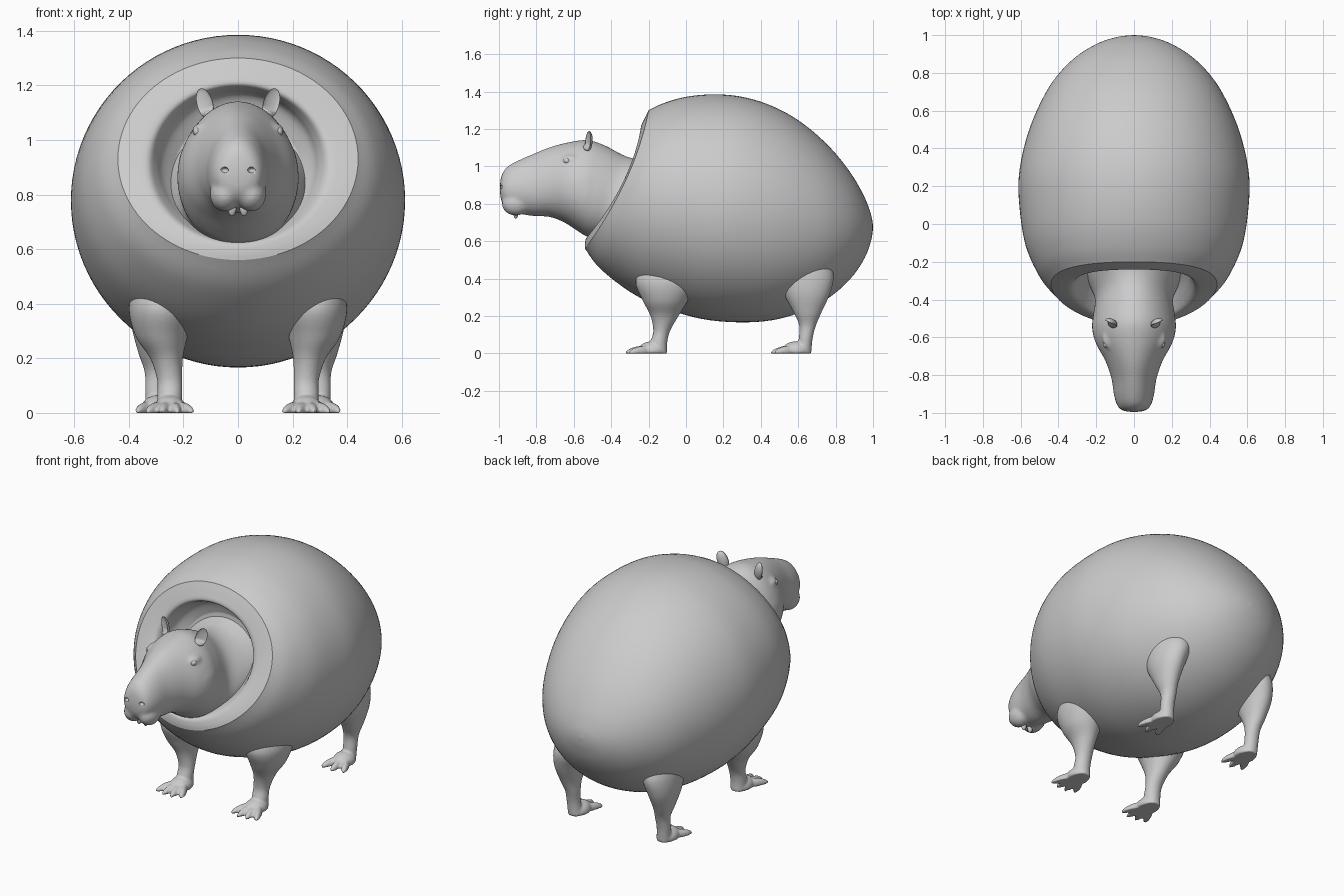
import bpy, bmesh
from math import sin, cos, pi, radians
from mathutils import Vector, Matrix

if "Cube" in bpy.data.objects:
    bpy.data.objects.remove(bpy.data.objects["Cube"])


def finish(bm, name):
    bmesh.ops.recalc_face_normals(bm, faces=bm.faces)
    for f in bm.faces:
        f.smooth = True
    me = bpy.data.meshes.new(name)
    bm.to_mesh(me)
    bm.free()
    ob = bpy.data.objects.new(name, me)
    bpy.context.collection.objects.link(ob)
    return ob


def spline(rows, steps):
    """Catmull-Rom resampling of rows of ring values."""
    p = [rows[0]] + rows + [rows[-1]]
    out = []
    for i in range(1, len(p) - 2):
        for s in range(steps):
            t = s / steps
            out.append([0.5 * (2 * b + (c - a) * t + (2 * a - 5 * b + 4 * c - d) * t * t
                               + (3 * b - a - 3 * c + d) * t ** 3)
                        for a, b, c, d in zip(*p[i - 1:i + 3])])
    return out + [rows[-1]]


def loft(bm, rows, n=64, steps=5, caps=(True, True), egg=0.0):
    """Skin rings: half width, top y, top z, bottom y, bottom z, side set-back, centre x."""
    rows = [list(r) + [0] * (7 - len(r)) for r in rows]
    rings = []
    for w, ty, tz, by, bz, bow, cx in spline(rows, steps):
        ring = []
        for k in range(n):
            a = 2 * pi * k / n
            c, s = cos(a), sin(a)
            ring.append(bm.verts.new((cx + w * c * (1 - egg * s),
                                      (ty + by) / 2 + (ty - by) / 2 * s + bow * c * c,
                                      (tz + bz) / 2 + (tz - bz) / 2 * s)))
        rings.append(ring)
    for r, q in zip(rings, rings[1:]):
        for k in range(n):
            bm.faces.new((r[k], r[(k + 1) % n], q[(k + 1) % n], q[k]))
    for ring, on in zip((rings[0], rings[-1]), caps):
        if on:
            mid = bm.verts.new(sum((v.co for v in ring), Vector()) / n)
            for k in range(n):
                bm.faces.new((ring[k], ring[(k + 1) % n], mid))


def blob(bm, loc, size, rot=0.0, tilt=0.0, floor=False):
    m = (Matrix.Translation(loc) @ Matrix.Rotation(rot, 4, 'Z') @ Matrix.Rotation(tilt, 4, 'X')
         @ Matrix.Diagonal((*size, 1)))
    vs = bmesh.ops.create_uvsphere(bm, u_segments=24, v_segments=16, radius=1, matrix=m)['verts']
    if floor:
        for v in vs:
            v.co.z = max(v.co.z, 0)
    return vs


def fuse(ob, voxel, repeat):
    m = ob.modifiers.new("fuse", 'REMESH')
    m.mode, m.voxel_size, m.use_smooth_shade = 'VOXEL', voxel, True
    m = ob.modifiers.new("soften", 'SMOOTH')
    m.factor, m.iterations = 0.5, repeat


# Egg-shaped body shell, from the collar edge to the rump
bm = bmesh.new()
loft(bm, [
    (.44, -.20, 1.30, -.54, .56, .05), (.51, -.12, 1.338, -.45, .445, .04),
    (.575, 0, 1.372, -.25, .30, .02), (.605, .15, 1.385, 0, .205),
    (.61, .30, 1.372, .20, .17), (.575, .45, 1.327, .42, .172),
    (.515, .60, 1.247, .60, .215), (.43, .75, 1.122, .76, .295),
    (.32, .87, .98, .88, .40), (.20, .95, .845, .955, .51),
    (.09, .99, .74, .99, .605), (.005, 1.0, .68, 1.0, .67)],
    n=96, caps=(False, True))
finish(bm, "body")

# Flat collar rim and the recess around the neck
bm = bmesh.new()
loft(bm, [
    (.44, -.20, 1.30, -.54, .56, .05), (.385, -.225, 1.25, -.54, .59, .05),
    (.33, -.24, 1.205, -.53, .62, .05), (.30, -.20, 1.185, -.49, .635, .05),
    (.275, -.14, 1.16, -.44, .65, .05), (.23, -.11, 1.08, -.38, .68, .05)],
    n=96, caps=(False, True))
finish(bm, "collar")

# Head and neck with cheeks, lips, brows
bm = bmesh.new()
loft(bm, [
    (.02, -.995, .90, -.995, .86), (.065, -.985, .955, -.985, .81),
    (.09, -.955, .998, -.955, .775), (.106, -.90, 1.03, -.90, .75),
    (.118, -.82, 1.065, -.82, .735), (.15, -.72, 1.105, -.73, .73),
    (.20, -.61, 1.132, -.65, .70), (.22, -.52, 1.14, -.58, .655),
    (.215, -.43, 1.11, -.53, .625), (.205, -.31, 1.05, -.46, .61),
    (.24, -.20, 1.04, -.38, .60), (.27, -.08, 1.08, -.28, .60)],
    egg=.13)
for s in (-1, 1):
    blob(bm, (s * .048, -.91, .80), (.055, .075, .063))
    blob(bm, (s * .135, -.62, 1.035), (.03, .05, .026), rot=s * radians(-25))
    blob(bm, (s * .135, -.55, .89), (.085, .13, .13))
head = finish(bm, "head")
fuse(head, .01, 6)

# Nostril dents
bm = bmesh.new()
for s in (-1, 1):
    blob(bm, (s * .05, -.995, .89), (.015, .022, .011))
cut = finish(bm, "nostril_cutter")
cut.hide_render = True
cut.hide_viewport = False
cut.display_type = 'WIRE'
m = head.modifiers.new("nostrils", 'BOOLEAN')
m.operation, m.object, m.solver = 'DIFFERENCE', cut, 'EXACT'

# Eyes, teeth and dished ears
for s, side in ((-1, "left"), (1, "right")):
    bm = bmesh.new()
    blob(bm, (s * .147, -.635, 1.03), (.018, .02, .017))
    finish(bm, side + "_eye")
    bm = bmesh.new()
    blob(bm, (s * .022, -.91, .755), (.017, .014, .034))
    finish(bm, side + "_tooth")
    bm = bmesh.new()
    for v in blob(bm, (0, 0, 0), (.032, .024, .058)):
        if v.co.y < 0:
            v.co.y *= -.35 if v.co.z > -.03 else 1
    bm.transform(Matrix.Translation((s * .122, -.525, 1.133))
                 @ Matrix.Rotation(s * radians(25), 4, 'Z') @ Matrix.Rotation(s * radians(18), 4, 'Y'))
    finish(bm, side + "_ear")

# Legs: (z, centre x, centre y, x radius, y radius), then toe angles
LEGS = {
    "front": ([(0, .25, -.145, .045, .045), (.06, .25, -.145, .046, .045),
               (.12, .25, -.13, .046, .045), (.20, .262, -.115, .06, .075),
               (.28, .28, -.11, .095, .12), (.38, .28, -.10, .12, .17),
               (.48, .28, -.08, .10, .16)], (.25, -.14), (-27, -9, 9, 27), .185),
    "hind": ([(0, .295, .63, .042, .04), (.08, .30, .64, .04, .037),
              (.15, .30, .65, .042, .045), (.22, .31, .65, .055, .075),
              (.32, .31, .645, .08, .125), (.42, .29, .63, .10, .16),
              (.52, .27, .60, .10, .15)], (.295, .63), (-22, 2, 26), .175),
}
for name, (rows, (hx, hy), toes, reach) in LEGS.items():
    bm = bmesh.new()
    loft(bm, [(rx, cy + ry, z, cy - ry, z, 0, cx) for z, cx, cy, rx, ry in rows], n=40)
    blob(bm, (hx, hy - .04, .015), (.06, .075, .05), floor=True)
    for deg in toes:
        a = radians(deg)
        d = reach * .58
        blob(bm, (hx + sin(a) * d, hy - cos(a) * d, .01), (.022, reach * .44, .03),
             rot=a, tilt=radians(8), floor=True)
    leg = finish(bm, name + "_leg_right")
    fuse(leg, .007, 3)
    twin = leg.copy()
    twin.name = name + "_leg_left"
    twin.data = leg.data.copy()
    twin.data.transform(Matrix.Diagonal((-1, 1, 1, 1)))
    twin.data.flip_normals()
    bpy.context.collection.objects.link(twin)
